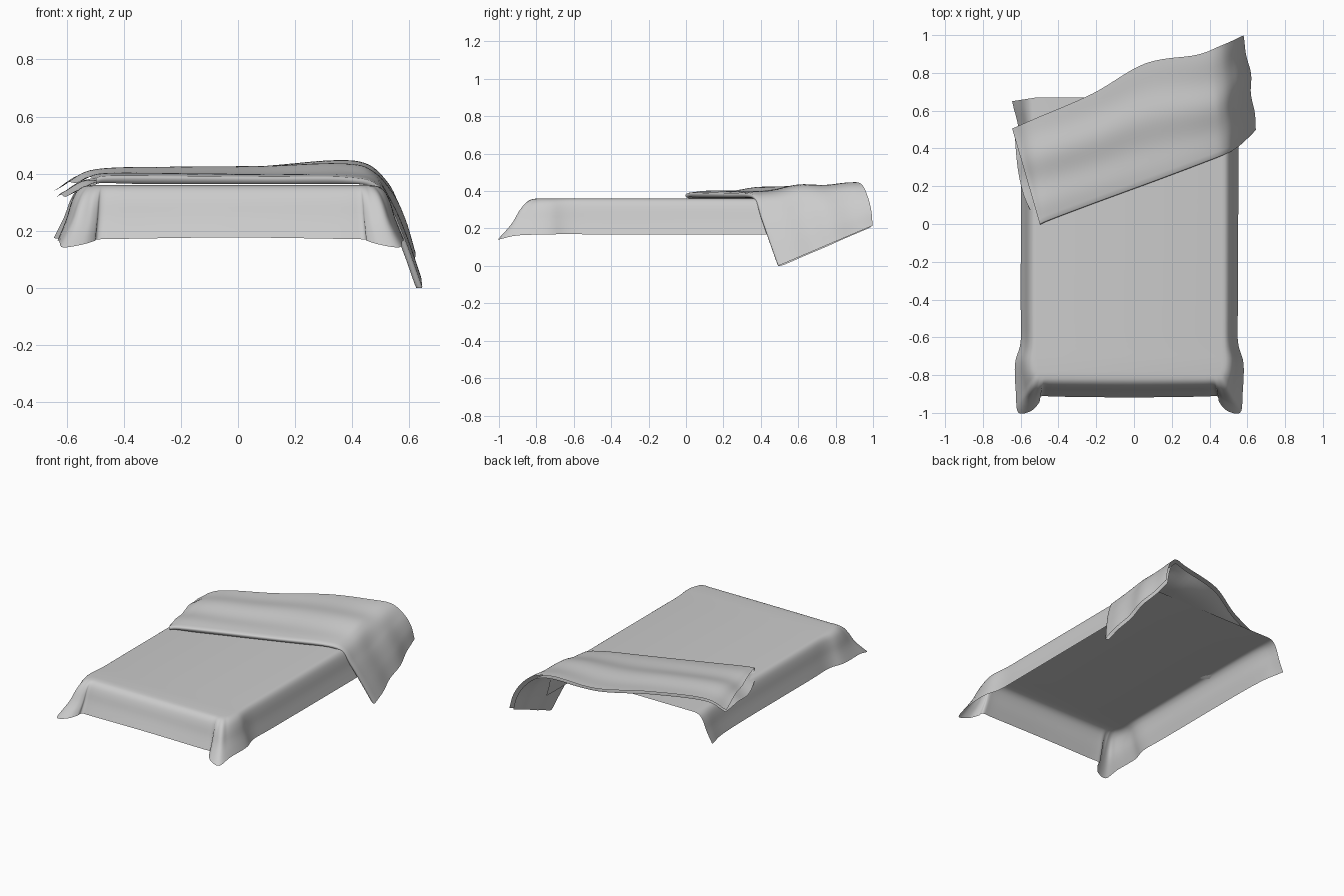
import bpy, bmesh, math
from mathutils import Vector

if "Cube" in bpy.data.objects:
    bpy.data.objects.remove(bpy.data.objects["Cube"])


def smooth_path(pts, n):
    """Catmull-Rom through pts, n steps per span."""
    pts = [Vector(p) for p in pts]
    ext = [2 * pts[0] - pts[1]] + pts + [2 * pts[-1] - pts[-2]]
    out = []
    for i in range(1, len(ext) - 2):
        p0, p1, p2, p3 = ext[i - 1:i + 3]
        for k in range(n):
            t = k / n
            out.append(0.5 * (2 * p1 + (p2 - p0) * t + (2 * p0 - 5 * p1 + 4 * p2 - p3) * t * t
                              + (3 * p1 - p0 - 3 * p2 + p3) * t ** 3))
    return out + [pts[-1]]


def loft(name, rows, cap_first_column=False):
    """Skin a grid of points; optionally fill the polygon of first-column points."""
    bm = bmesh.new()
    grid = [[bm.verts.new(p) for p in r] for r in rows]
    for a, b in zip(grid, grid[1:]):
        for i in range(len(a) - 1):
            bm.faces.new((a[i], a[i + 1], b[i + 1], b[i]))
    if cap_first_column:
        bm.faces.new([r[0] for r in grid])
    bmesh.ops.recalc_face_normals(bm, faces=bm.faces)
    me = bpy.data.meshes.new(name)
    bm.to_mesh(me)
    bm.free()
    me.polygons.foreach_set("use_smooth", [True] * len(me.polygons))
    ob = bpy.data.objects.new(name, me)
    bpy.context.collection.objects.link(ob)
    return ob


# Fitted sheet: flat top, hanging skirt on three sides, open at the back
TOP, CX = 0.36, -0.025
rim = [(.49, .67), (.49, .4), (.49, -.4), (.49, -.62), (.49, -.72), (.488, -.77),
       (.48, -.792), (.47, -.80), (.455, -.80), (.43, -.80), (.36, -.80), (0, -.80)]
hem = [(.62, .65, .175), (.578, .4, .168), (.575, -.4, .168), (.575, -.62, .17),
       (.605, -.74, .168), (.60, -.90, .163), (.588, -.998, .142), (.52, -.99, .152),
       (.477, -.945, .165), (.465, -.912, .17), (.38, -.914, .172), (0, -.918, .177)]
mirror = lambda pts: [(-p[0], *p[1:]) for p in pts[-2::-1]]
rim = [(x, y, TOP) for x, y in rim]
left_hem = mirror(hem)
hem[0] = (.575, .66, .172)  # the right side stays tight under the blanket
rim_path = smooth_path(rim + mirror(rim), 5)
hem_path = smooth_path(hem + left_hem, 5)
# skirt profile: outward fraction, downward fraction
profile = smooth_path([(0, 0, 0), (.25, .03, 0), (.45, .13, 0), (.6, .32, 0),
                       (.75, .62, 0), (1, 1, 0)], 3)
rows = []
for r, h in zip(rim_path, hem_path):
    flare = min(1, max(0, ((h - r).xy.length - .115) / .08))
    row = []
    for p in profile:
        # wide corners hang close first, then kick outward at the hem
        f = p.x - .14 * flare * max(0, math.sin(math.pi * p.x))
        row.append((CX + r.x + (h.x - r.x) * f, r.y + (h.y - r.y) * f,
                    r.z + (h.z - r.z) * p.y))
    rows.append(row)
sheet = loft("mattress_sheet", rows, True)

# Folded blanket: diagonal strip, draped over the right side
front = smooth_path([(-.50, .005, .387), (-.44, .03, .393), (-.2, .12, .392), (.1, .23, .39),
                     (.38, .335, .388), (.49, .378, .36), (.548, .41, .26),
                     (.60, .455, .13), (.645, .50, .003)], 7)
back = smooth_path([(-.645, .505, .34), (-.52, .56, .405), (-.22, .69, .418), (.06, .85, .425),
                    (.33, .895, .447), (.45, .94, .435), (.52, .97, .375),
                    (.56, .99, .30), (.58, .998, .215)], 7)
N, M, THICK = len(front), 24, .022


def cloth(i, b):
    """Upper layer point at station i, fraction b from fold to back edge."""
    p = front[i].lerp(back[i], b)
    s = i / (N - 1)
    swell = math.sin(math.pi * b)
    flat = min(1, max(0, (.75 - s) * 6))
    p.z += swell * (.010 + .008 * math.sin(11 * b + 5 * s)) * flat
    p.x += (1 - flat) * swell * (.006 + .008 * math.sin(13 * b))
    return p


def normal(i, b):
    e = .06
    u = cloth(min(i + 2, N - 1), b) - cloth(max(i - 2, 0), b)
    v = cloth(i, min(b + e, 1)) - cloth(i, max(b - e, 0))
    return u.cross(v).normalized()


rows = []
for i in range(N):
    row = [cloth(i, 1 - k / M) for k in range(M + 1)]
    # rounded fold along the front edge
    n0, out = normal(i, 0), (front[i] - back[i]).normalized()
    for a in (45, 90, 135):
        a = math.radians(a)
        row.append(front[i] + out * math.sin(a) * THICK * .4
                   - n0 * (1 - math.cos(a)) * THICK / 2)
    # lower layer: rests flat on the sheet, lifting only near the back edge
    s = i / (N - 1)
    rest = min(1, max(0, (.62 - s) * 6)) * min(1, max(0, s * 7 - .3))
    for k in range(M + 1):
        b = .98 * k / M
        p = cloth(i, b) - normal(i, b) * THICK
        lift = max(0, (b - .72) / .26)
        p.z += (.364 - p.z) * rest * (1 - lift ** 2)
        # left end sags over the sheet edge
        sag = max(0, 1 - i / 6) ** 2 * max(0, math.sin(math.pi * b ** .7))
        p += Vector((-.05, 0, -.03)) * sag
        row.append(p)
    for p in row:
        p.z = max(p.z, 0)
    rows.append(row)
blanket = loft("folded_blanket", rows)
